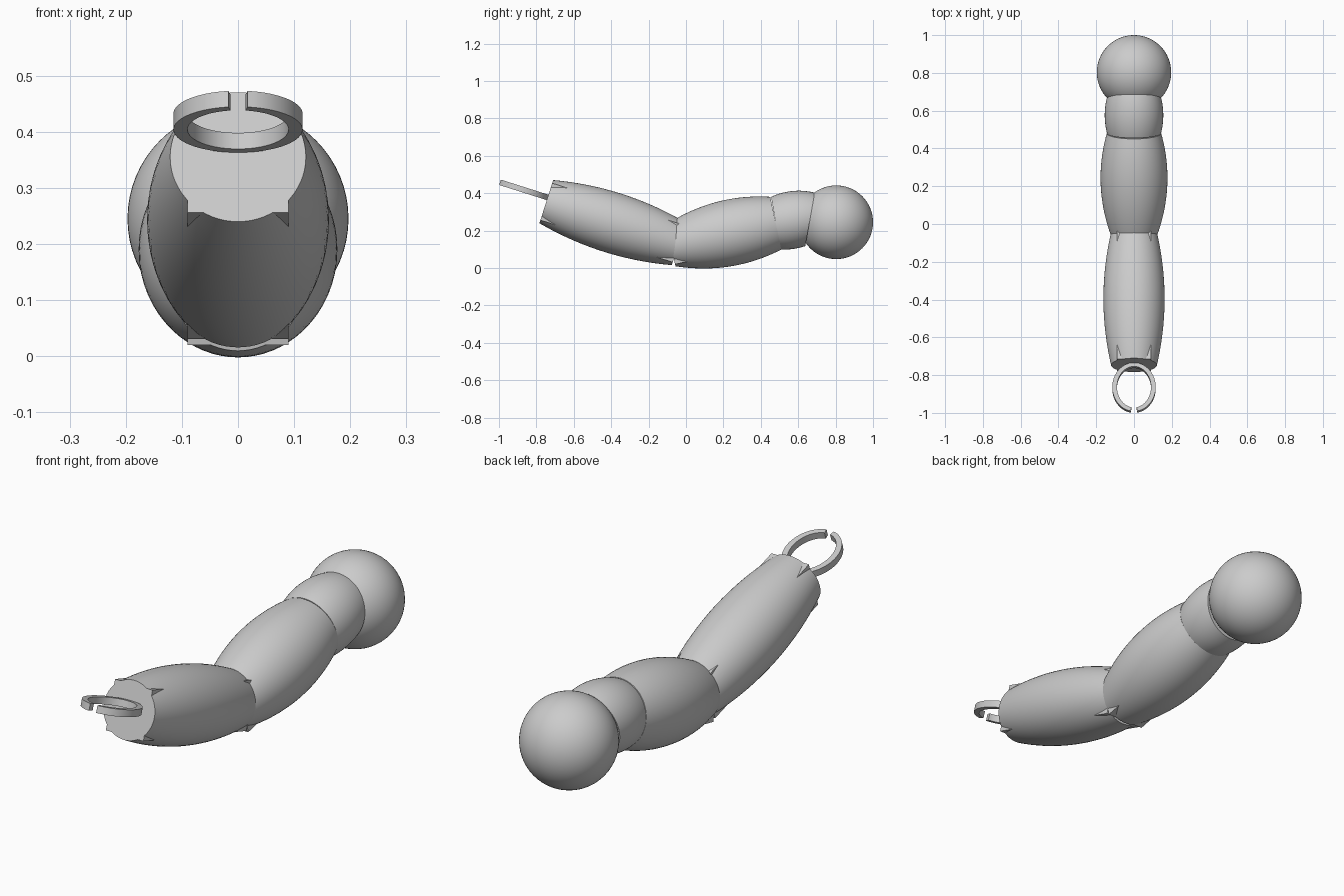
import bpy, bmesh
from math import sin, cos, pi, radians, atan2
from mathutils import Vector, Matrix

cube = bpy.data.objects.get("Cube")
if cube:
    bpy.data.objects.remove(cube, do_unlink=True)

grey = bpy.data.materials.new("plain grey")
grey.use_nodes = True
colour = (0.6, 0.6, 0.6, 1)
grey.diffuse_color = colour
grey.node_tree.nodes["Principled BSDF"].inputs["Base Color"].default_value = colour


def finish(name, bm, smooth=True):
    bmesh.ops.recalc_face_normals(bm, faces=bm.faces)
    mesh = bpy.data.meshes.new(name)
    bm.to_mesh(mesh)
    bm.free()
    mesh.materials.append(grey)
    obj = bpy.data.objects.new(name, mesh)
    bpy.context.collection.objects.link(obj)
    if smooth:
        bpy.ops.object.select_all(action='DESELECT')
        obj.select_set(True)
        bpy.context.view_layer.objects.active = obj
        bpy.ops.object.shade_smooth_by_angle(angle=radians(35))
    return obj


def barrel(name, a, b, radii, tilts=None, rise=0, sides=64, steps=24):
    """Capped bulging tube from a to b (y, z); radii are start, middle, end."""
    slope = atan2(b[1] - a[1], b[0] - a[0])
    t0, t1 = tilts or (slope, slope)
    bm = bmesh.new()
    rings = []
    for i in range(steps + 1):
        t = i / steps
        swell = 4 * t * (1 - t)
        base = radii[0] * (1 - t) + radii[2] * t
        r = base + swell * (radii[1] - (radii[0] + radii[2]) / 2)
        y = a[0] + (b[0] - a[0]) * t
        z = a[1] + (b[1] - a[1]) * t + rise * swell
        tilt = t0 + (t1 - t0) * t
        rings.append([bm.verts.new((r * cos(k), y - r * sin(k) * sin(tilt),
                                    z + r * sin(k) * cos(tilt)))
                      for k in (2 * pi * j / sides for j in range(sides))])
    for p, q in zip(rings, rings[1:]):
        for j in range(sides):
            n = (j + 1) % sides
            bm.faces.new((p[j], p[n], q[n], q[j]))
    bm.faces.new(rings[0])
    bm.faces.new(rings[-1])
    return finish(name, bm)


def core(name, a, b):
    """Square core whose corners poke through the barrel near its ends."""
    a, b = Vector((0, *a)), Vector((0, *b))
    d = b - a
    frame = Matrix.Translation((a + b) / 2) @ Matrix.Rotation(atan2(d.z, d.y), 4, 'X')
    bm = bmesh.new()
    bmesh.ops.create_cube(bm, size=1, matrix=frame @ Matrix.Diagonal((0.18, d.length, 0.208, 1)))
    return finish(name, bm, False)


# Shoulder ball
bm = bmesh.new()
bmesh.ops.create_uvsphere(bm, u_segments=64, v_segments=32, radius=0.197,
                          matrix=Matrix.Translation((0, 0.803, 0.245)))
finish("shoulder_ball", bm)

# Arm segments
barrel("shoulder_collar", (0.48, 0.24), (0.663, 0.26), (0.143, 0.155, 0.145),
       (radians(10), radians(-10)), 0.007)
upper = (-0.08, 0.122), (0.48, 0.24)
barrel("upper_arm", *upper, (0.115, 0.176, 0.144))
core("upper_arm_core", *upper)
wrist, elbow = (-0.747, 0.355), (-0.04, 0.13)
barrel("forearm", wrist, elbow, (0.121, 0.162, 0.12))
core("forearm_core", wrist, elbow)

# Pincer: two mirrored curved fingers with a gap between the tips
tilt = Matrix.Translation((0, -0.867, 0.418)) @ Matrix.Rotation(radians(-17.6), 4, 'X')
for name, side in (("left_finger", 1), ("right_finger", -1)):
    bm = bmesh.new()
    loops = []
    for i in range(33):
        k = pi / 2 - (pi - 0.15) * i / 32
        section = []
        for rx, ry, h in ((0.115, 0.135, -0.015), (0.115, 0.135, 0.015),
                          (0.09, 0.114, 0.015), (0.09, 0.114, -0.015)):
            section.append(bm.verts.new(tilt @ Vector((side * rx * cos(k), ry * sin(k), h))))
        loops.append(section)
    for p, q in zip(loops, loops[1:]):
        for j in range(4):
            n = (j + 1) % 4
            bm.faces.new((p[j], p[n], q[n], q[j]))
    bm.faces.new(loops[0])
    bm.faces.new(loops[-1])
    finish(name, bm)
